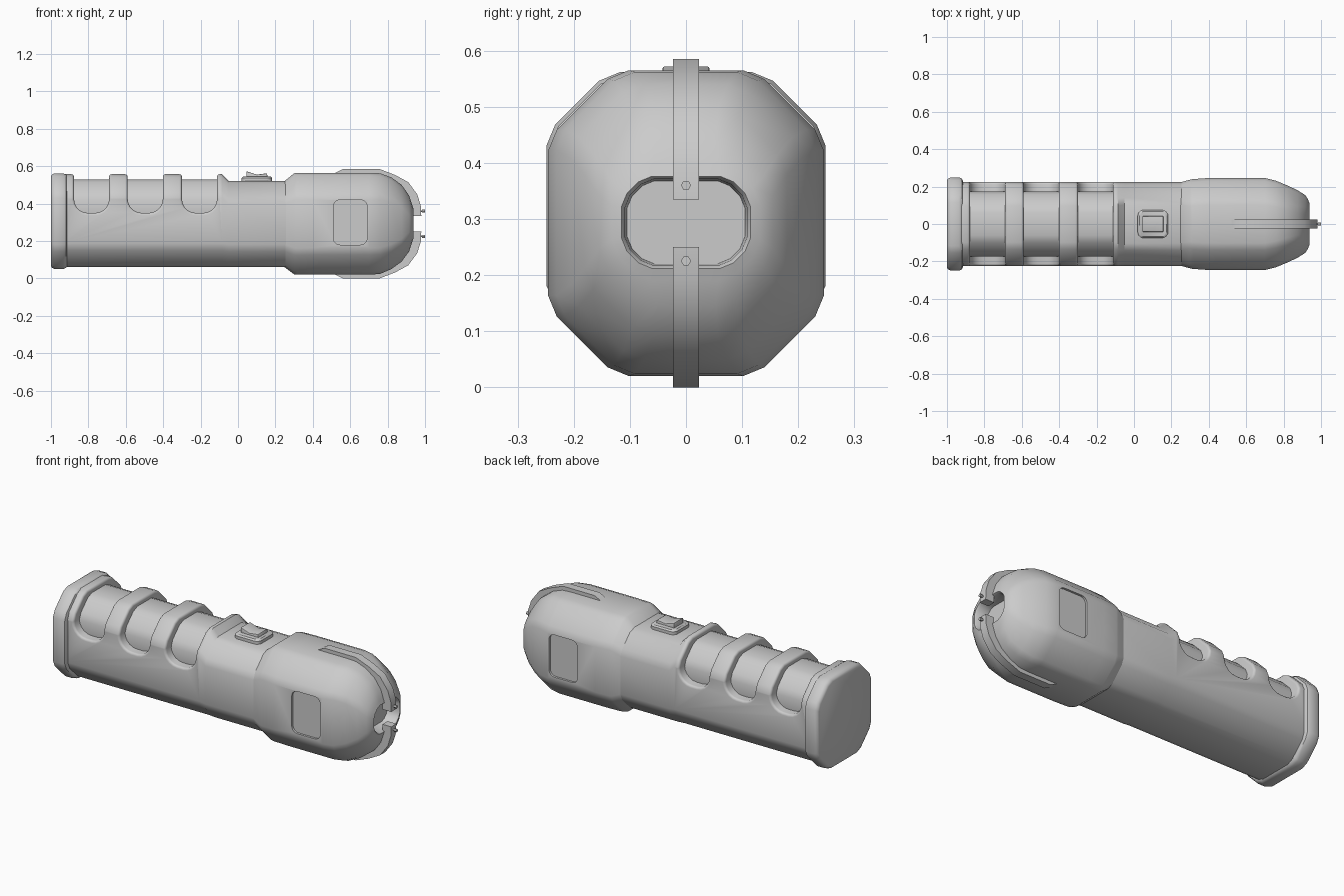
import bpy, bmesh, math
from mathutils import Vector

if "Cube" in bpy.data.objects:
    bpy.data.objects.remove(bpy.data.objects["Cube"])


def finish(name, bm):
    bmesh.ops.recalc_face_normals(bm, faces=bm.faces)
    me = bpy.data.meshes.new(name)
    bm.to_mesh(me)
    bm.free()
    ob = bpy.data.objects.new(name, me)
    bpy.context.scene.collection.objects.link(ob)
    return ob


def activate(ob):
    bpy.ops.object.select_all(action='DESELECT')
    ob.select_set(True)
    bpy.context.view_layer.objects.active = ob


def smooth(ob, deg=40):
    activate(ob)
    bpy.ops.object.shade_smooth_by_angle(angle=math.radians(deg))


def section(x, hy, zb, zt, c):
    """Octagon in the yz plane with softened corners."""
    o = [(hy, zb + c), (hy, zt - c), (hy - c, zt), (c - hy, zt),
         (-hy, zt - c), (-hy, zb + c), (c - hy, zb), (hy - c, zb)]
    o = [Vector((x, y, z)) for y, z in o]
    r = min(0.022, c * 0.35)
    out = []
    for i, p in enumerate(o):
        for q in (o[i - 1], o[(i + 1) % 8]):
            out.append(p + (q - p).normalized() * r)
    return out


def loft(name, rings):
    bm = bmesh.new()
    vs = [[bm.verts.new(p) for p in section(*r)] for r in rings]
    for a, b in zip(vs, vs[1:]):
        for i in range(len(a)):
            j = (i + 1) % len(a)
            bm.faces.new((a[i], a[j], b[j], b[i]))
    bm.faces.new(vs[0])
    bm.faces.new(vs[-1])
    return finish(name, bm)


def prism(name, pts, y0, y1):
    """Extrude an xz outline along y."""
    bm = bmesh.new()
    a = [bm.verts.new((x, y0, z)) for x, z in pts]
    b = [bm.verts.new((x, y1, z)) for x, z in pts]
    bm.faces.new(a)
    bm.faces.new(b)
    for i in range(len(a)):
        j = (i + 1) % len(a)
        bm.faces.new((a[i], a[j], b[j], b[i]))
    return finish(name, bm)


def rounded(x0, x1, z0, z1, r, seg=5, top=True):
    """Rounded rectangle outline; top=False leaves the upper corners square."""
    pts = []
    for k, (cx, cz) in enumerate([(x1 - r, z1 - r), (x0 + r, z1 - r),
                                  (x0 + r, z0 + r), (x1 - r, z0 + r)]):
        if k < 2 and not top:
            pts.append((x1 if k == 0 else x0, z1))
            continue
        for s in range(seg + 1):
            a = math.pi / 2 * (k + s / seg)
            pts.append((cx + r * math.cos(a), cz + r * math.sin(a)))
    return pts


def cut(ob, cutter):
    m = ob.modifiers.new('cut', 'BOOLEAN')
    m.operation, m.solver, m.object = 'DIFFERENCE', 'EXACT', cutter
    activate(ob)
    bpy.ops.object.modifier_apply(modifier=m.name)
    bpy.data.objects.remove(cutter)


def bevel(ob, width, segments=3, deg=55):
    m = ob.modifiers.new('bevel', 'BEVEL')
    m.width, m.segments = width, segments
    m.limit_method, m.angle_limit = 'ANGLE', math.radians(deg)
    activate(ob)
    bpy.ops.object.modifier_apply(modifier=m.name)


# Handle with three finger slots
handle = loft('handle', [(-0.95, 0.225, 0.06, 0.557, 0.105),
                         (-0.085, 0.225, 0.06, 0.557, 0.105),
                         (-0.05, 0.225, 0.06, 0.52, 0.1),
                         (0.4, 0.225, 0.06, 0.52, 0.1)])
for cx in (-0.783, -0.496, -0.206):
    cut(handle, prism('slot_cutter', rounded(cx - 0.094, cx + 0.094, 0.35, 0.8, 0.075, top=False),
                      -0.4, 0.4))
bevel(handle, 0.013, deg=60)
smooth(handle)

# Inner core seen inside the slots
smooth(loft('grip_core', [(-0.91, 0.173, 0.2, 0.53, 0.09), (-0.1, 0.173, 0.2, 0.53, 0.09)]))

# Rear cap
smooth(loft('end_cap', [(-1.0, 0.232, 0.066, 0.545, 0.103), (-0.994, 0.243, 0.056, 0.556, 0.107),
                        (-0.98, 0.249, 0.05, 0.562, 0.11), (-0.935, 0.249, 0.05, 0.562, 0.11),
                        (-0.92, 0.243, 0.056, 0.556, 0.107), (-0.913, 0.226, 0.066, 0.545, 0.103)]))

# Head with rounded nose and front recess
head = loft('head', [(0.245, 0.222, 0.063, 0.517, 0.1), (0.30, 0.237, 0.022, 0.562, 0.12),
                     (0.315, 0.24, 0.02, 0.565, 0.12), (0.40, 0.246, 0.02, 0.565, 0.122),
                     (0.70, 0.246, 0.02, 0.565, 0.122), (0.76, 0.231, 0.024, 0.562, 0.118),
                     (0.82, 0.206, 0.05, 0.54, 0.11), (0.875, 0.18, 0.09, 0.5, 0.1),
                     (0.915, 0.155, 0.145, 0.443, 0.08), (0.93, 0.132, 0.19, 0.398, 0.055),
                     (0.937, 0.115, 0.212, 0.376, 0.04), (0.928, 0.109, 0.217, 0.371, 0.038),
                     (0.865, 0.105, 0.22, 0.368, 0.036)])
for s in (-1, 1):
    cut(head, prism('panel_cutter', rounded(0.51, 0.69, 0.18, 0.42, 0.035), s * 0.234, s * 0.32))
smooth(head)

# Electrode strips and contact pins, mirrored about the head's mid height
strip = [(0.5, 0.555), (0.53, 0.57), (0.56, 0.585), (0.757, 0.585), (0.84, 0.553), (0.91, 0.515),
         (0.958, 0.45), (0.977, 0.39), (0.98, 0.335), (0.925, 0.335), (0.925, 0.39),
         (0.89, 0.45), (0.84, 0.5), (0.75, 0.54), (0.5, 0.54)]
for label, flip in (('upper', False), ('lower', True)):
    pts = [(x, 0.585 - z if flip else z) for x, z in strip]
    smooth(prism(label + '_electrode', pts, -0.023, 0.023), 30)
    for r, x0, x1 in ((0.005, 0.97, 0.99), (0.009, 0.985, 1.0)):
        bpy.ops.mesh.primitive_cylinder_add(vertices=6, radius=r, depth=x1 - x0,
                                            location=((x0 + x1) / 2, 0, 0.225 if flip else 0.36),
                                            rotation=(0, math.pi / 2, 0))
        bpy.context.object.name = label + '_contact_pin'

# Thumb switch: rounded plate and rocker
bm = bmesh.new()
lo, hi, inner = [], [], []
for x, y in rounded(0.02, 0.182, -0.075, 0.075, 0.03):
    lo.append(bm.verts.new((x, y, 0.5)))
    hi.append(bm.verts.new((x, y, 0.537)))
    inner.append(bm.verts.new((0.101 + (x - 0.101) * 0.9, y * 0.9, 0.545)))
for a, b in ((lo, hi), (hi, inner)):
    for i in range(len(a)):
        j = (i + 1) % len(a)
        bm.faces.new((a[i], a[j], b[j], b[i]))
bm.faces.new(lo)
bm.faces.new(inner)
smooth(finish('switch_plate', bm))
rocker = prism('switch_rocker', [(0.045, 0.53), (0.045, 0.573), (0.1, 0.555), (0.155, 0.562),
                                 (0.16, 0.53)], -0.042, 0.042)
bevel(rocker, 0.004, 2)
smooth(rocker)
